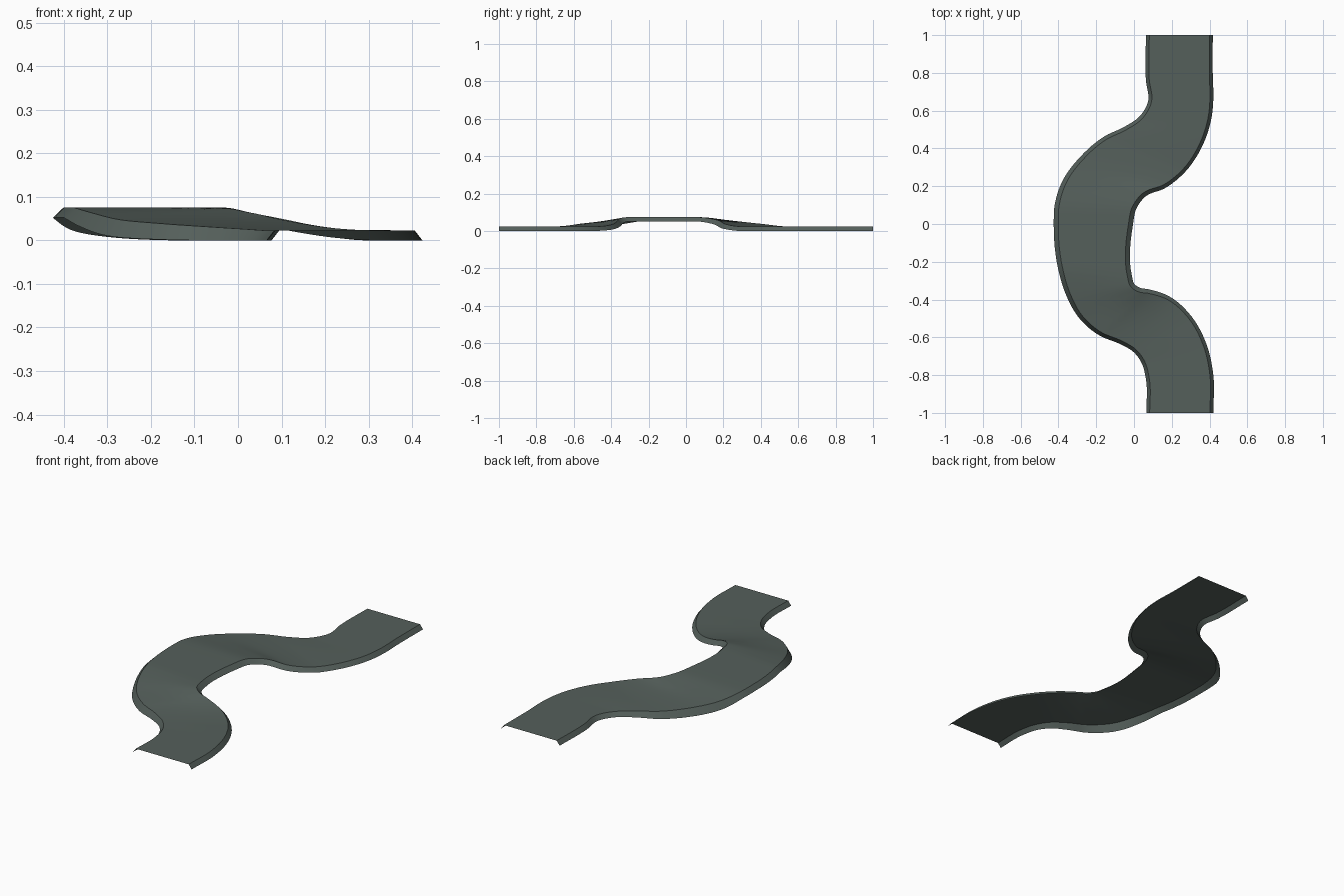
import bpy, bmesh
from mathutils import Vector

if "Cube" in bpy.data.objects:
    bpy.data.objects.remove(bpy.data.objects["Cube"])

LOW, HIGH = 0.023, 0.075      # top surface heights at the ends and on the hump
STEPS, ACROSS = 6, 4

# Stations along the road: left edge x, y, top z, then right edge x, y, top z
stations = [
    (.065, -1.0, .023, .420, -1.0, .023),
    (.063, -.82, .023, .420, -.80, .023),
    (.040, -.735, .023, .385, -.64, .023),
    (.000, -.68, .026, .305, -.49, .023),
    (-.075, -.635, .031, .190, -.385, .033),
    (-.180, -.592, .038, .075, -.345, .054),
    (-.285, -.505, .047, .030, -.337, .065),
    (-.360, -.375, .064, .000, -.315, .073),
    (-.400, -.245, .075, -.010, -.28, .075),
    (-.425, .00, .075, -.005, .00, .075),
    (-.420, .10, .073, .010, .075, .073),
    (-.375, .235, .058, .060, .145, .060),
    (-.285, .355, .045, .165, .19, .038),
    (-.155, .465, .033, .270, .275, .024),
    (-.050, .515, .027, .365, .42, .023),
    (.030, .57, .023, .410, .56, .023),
    (.075, .65, .023, .420, .66, .023),
    (.063, .76, .023, .417, .79, .023),
    (.063, 1.0, .023, .417, 1.0, .023),
]


def smooth_path(pts):
    """Cubic curve through the points, spaced by chord length."""
    n = len(pts)
    d = [(pts[i + 1] - pts[i]).length for i in range(n - 1)]
    s = [(pts[i + 1] - pts[i]) / d[i] for i in range(n - 1)]
    m = [s[0]]
    for i in range(1, n - 1):
        m.append((s[i - 1] * d[i] + s[i] * d[i - 1]) / (d[i] + d[i - 1]))
    m.append(s[-1])
    m[0] = m[-1] = Vector((0, 1, 0))
    out = []
    for i in range(n - 1):
        for k in range(STEPS):
            t = k / STEPS
            a, b = t * t * (3 - 2 * t), t * (1 - t)
            p = pts[i] * (1 - a) + pts[i + 1] * a
            p += (m[i] * (1 - t) - m[i + 1] * t) * (b * d[i])
            p.z = min(max(p.z, LOW), HIGH)
            out.append(p)
    return out + [pts[-1].copy()]


def edge_pair(path, side):
    """Outer lower edge and inner upper edge of one sloping border."""
    lower, upper = [], []
    for i, p in enumerate(path):
        t = path[min(i + 1, len(path) - 1)] - path[max(i - 1, 0)]
        if i in (0, len(path) - 1):
            t = Vector((0, 1, 0))
        inward = Vector((t.y, -t.x, 0)).normalized() * -side
        h = (p.z - LOW) / (HIGH - LOW)
        drop = LOW + (0.016 * 4 * h * (1 - h) if side < 0 else 0)
        lower.append(Vector((p.x, p.y, max(0, p.z - drop))))
        upper.append(p + inward * (0.018 + 0.006 * h))
    return lower, upper


left_low, left_top = edge_pair(smooth_path([Vector(s[:3]) for s in stations]), -1)
right_low, right_top = edge_pair(smooth_path([Vector(s[3:]) for s in stations]), 1)

stone = bpy.data.materials.new("grey green road")
stone.diffuse_color = (0.09, 0.115, 0.104, 1)
stone.use_nodes = True
stone.node_tree.nodes["Principled BSDF"].inputs["Base Color"].default_value = stone.diffuse_color


def strip(name, a, b, cuts):
    """Open sheet between two edge lines."""
    bm = bmesh.new()
    rows = [[bm.verts.new(p.lerp(q, j / cuts)) for j in range(cuts + 1)]
            for p, q in zip(a, b)]
    for r0, r1 in zip(rows, rows[1:]):
        for j in range(cuts):
            bm.faces.new((r0[j], r0[j + 1], r1[j + 1], r1[j])).smooth = True
    me = bpy.data.meshes.new(name)
    bm.to_mesh(me)
    bm.free()
    me.materials.append(stone)
    ob = bpy.data.objects.new(name, me)
    bpy.context.collection.objects.link(ob)


# Road surface and its two sloping borders, open underneath
strip("road_surface", left_top, right_top, ACROSS)
strip("left_border", left_low, left_top, 1)
strip("right_border", right_top, right_low, 1)
